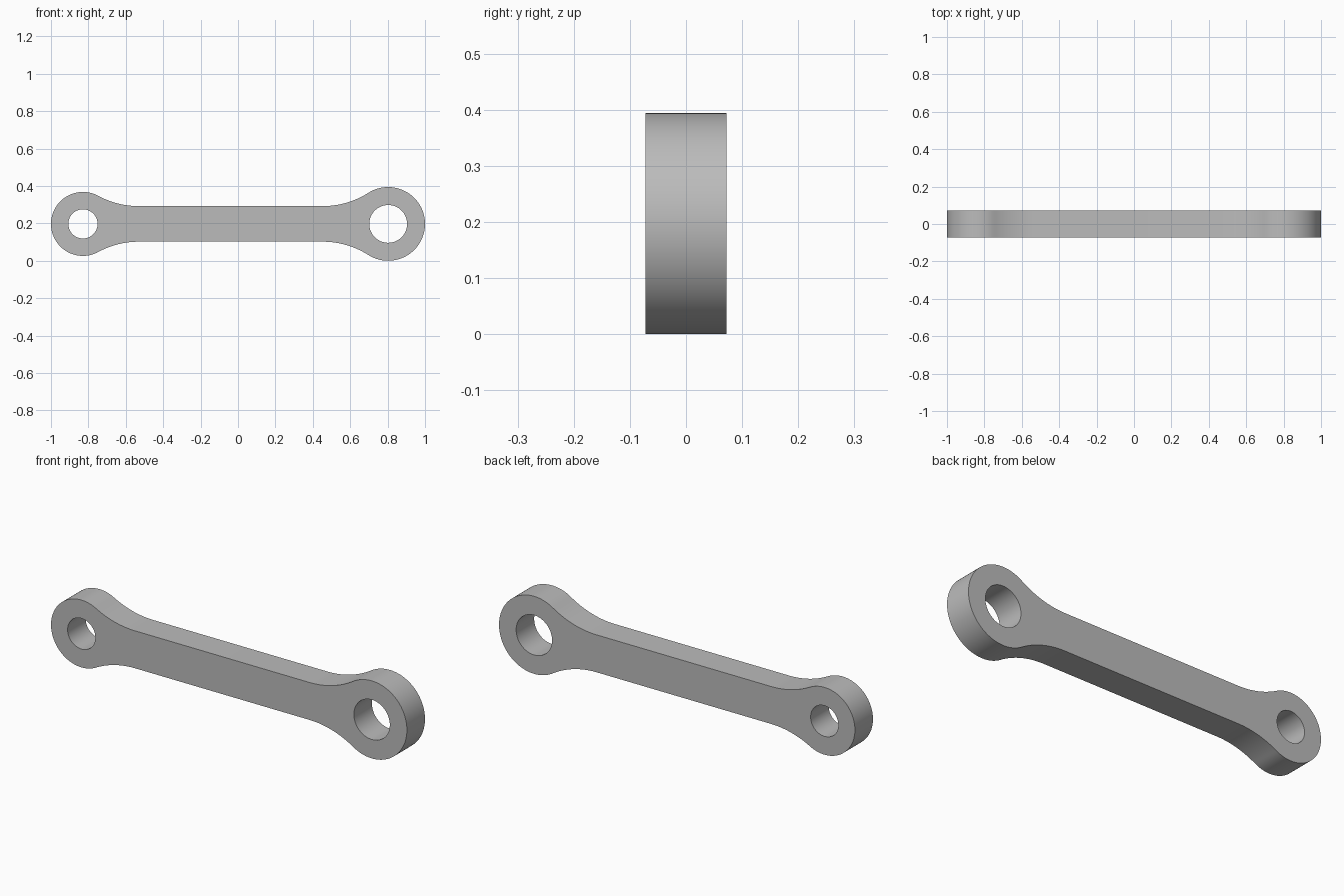
import bpy
import math

if "Cube" in bpy.data.objects:
    bpy.data.objects.remove(bpy.data.objects["Cube"])

CZ, HALF_DEPTH = 0.197, 0.0725     # centre height, half thickness
BAR, FILLET = 0.095, 0.46          # half height of the bar, blend radius
SMALL = (-0.829, 0.171, 0.078)     # eye centre x, outer radius, bore radius
LARGE = (0.803, 0.197, 0.101)


def arc(cx, cy, r, a0, a1, n):
    return [(cx + r * math.cos(a0 + (a1 - a0) * i / n),
             cy + r * math.sin(a0 + (a1 - a0) * i / n)) for i in range(n + 1)]


def upper_half(eye, side):
    """Upper outline from the outer tip of an eye to the start of the bar."""
    cx, r, _ = eye
    dx = math.sqrt((r + FILLET) ** 2 - (BAR + FILLET) ** 2)
    a = math.atan2(BAR + FILLET, dx)
    pts = arc(0, 0, r, math.pi, a, 36)
    pts += arc(dx, BAR + FILLET, FILLET, a - math.pi, -math.pi / 2, 20)[1:]
    return [(cx - side * x, y) for x, y in pts]


# Closed outline: small eye, bar, large eye, then the mirrored underside
top = upper_half(SMALL, -1) + upper_half(LARGE, 1)[::-1]
outline = top + [(x, -y) for x, y in top[-2:0:-1]]

# Filled flat curve with both bores, thickened by extrusion
curve = bpy.data.curves.new("connecting_link", 'CURVE')
curve.dimensions = '2D'
curve.fill_mode = 'BOTH'
curve.extrude = HALF_DEPTH
bores = [arc(x, 0, b, 0, 2 * math.pi, 64)[:-1] for x, _, b in (SMALL, LARGE)]
for pts in [outline] + bores:
    spline = curve.splines.new('POLY')
    spline.points.add(len(pts) - 1)
    for p, (x, y) in zip(spline.points, pts):
        p.co = (x, y, 0, 1)
    spline.use_cyclic_u = True

link = bpy.data.objects.new("connecting_link", curve)
bpy.context.collection.objects.link(link)
link.location.z = CZ
link.rotation_euler.x = math.pi / 2
bpy.context.view_layer.objects.active = link
link.select_set(True)
bpy.ops.object.convert(target='MESH')
link = bpy.context.object

# Smooth rims with crisp edges
bpy.ops.object.shade_smooth_by_angle(angle=math.radians(30))

grey = bpy.data.materials.new("plain grey")
grey.diffuse_color = (0.5, 0.5, 0.5, 1)
grey.use_nodes = True
grey.node_tree.nodes["Principled BSDF"].inputs["Base Color"].default_value = grey.diffuse_color
link.data.materials.clear()
link.data.materials.append(grey)
